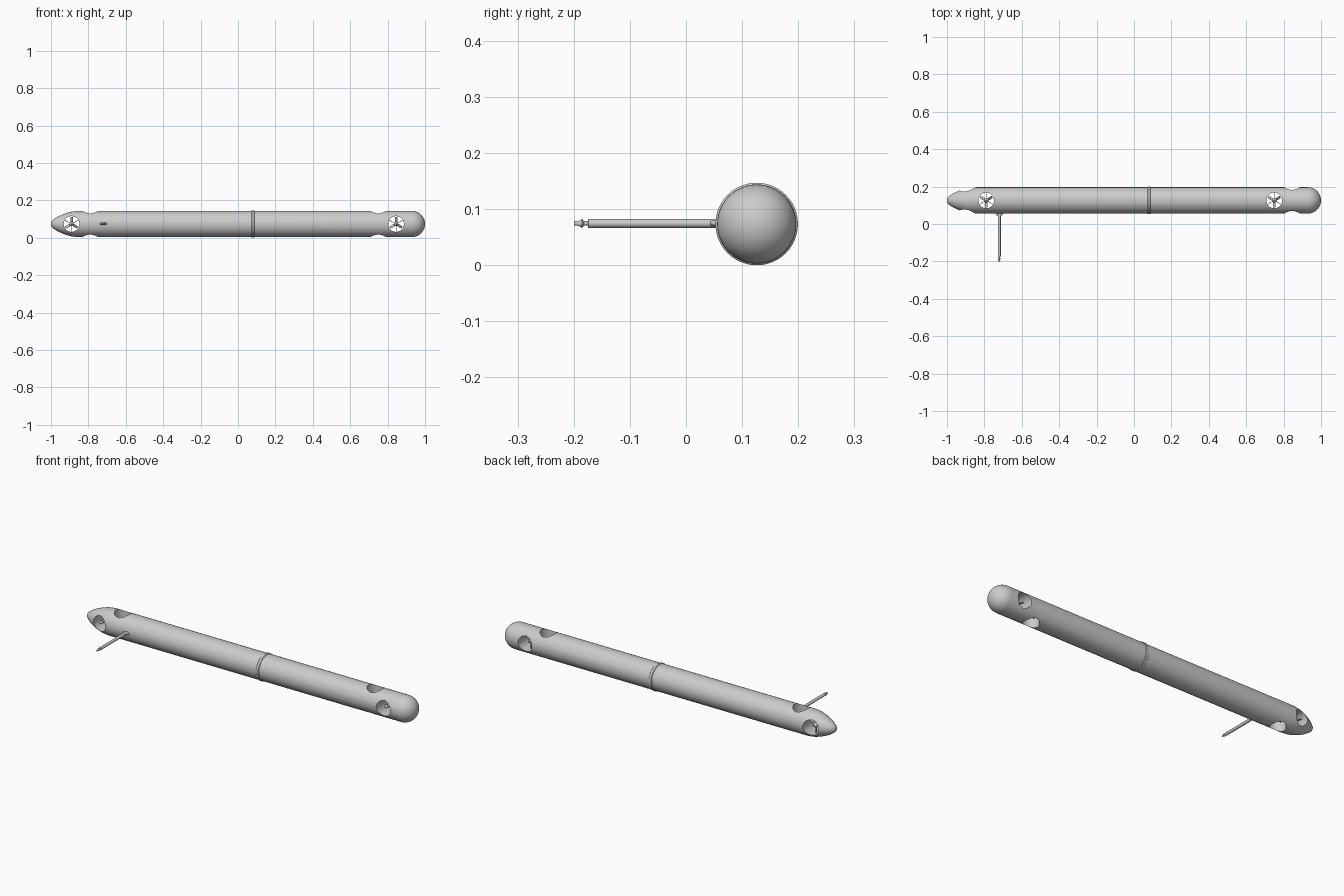
import bpy, bmesh, math
from mathutils import Matrix, Vector

if "Cube" in bpy.data.objects:
    bpy.data.objects.remove(bpy.data.objects["Cube"])

CY, CZ, R = 0.126, 0.0735, 0.0705
TUNNEL_R = 0.042

grey = bpy.data.materials.new("light_grey")
grey.diffuse_color = (0.6, 0.6, 0.6, 1)
grey.use_nodes = True
grey.node_tree.nodes["Principled BSDF"].inputs["Base Color"].default_value = grey.diffuse_color


def finish(name, bm, angle=35):
    bmesh.ops.recalc_face_normals(bm, faces=bm.faces)
    me = bpy.data.meshes.new(name)
    bm.to_mesh(me)
    bm.free()
    me.materials.append(grey)
    ob = bpy.data.objects.new(name, me)
    bpy.context.collection.objects.link(ob)
    smooth(ob, angle)
    return ob


def smooth(ob, angle=35):
    bpy.ops.object.select_all(action='DESELECT')
    ob.select_set(True)
    bpy.context.view_layer.objects.active = ob
    bpy.ops.object.shade_smooth_by_angle(angle=math.radians(angle))


def lathe(bm, profile, matrix, seg):
    """Closed solid turned around local z from (radius, height) pairs."""
    rings = []
    for r, h in profile:
        rings.append([bm.verts.new(matrix @ Vector((r * math.cos(2 * math.pi * i / seg),
                                                    r * math.sin(2 * math.pi * i / seg), h)))
                      for i in range(seg)])
    for a, b in zip(rings, rings[1:]):
        for i in range(seg):
            j = (i + 1) % seg
            bm.faces.new((a[i], a[j], b[j], b[i]))
    bm.faces.new(rings[0])
    bm.faces.new(rings[-1])


def axis_matrix(axis, loc):
    return Matrix.Translation(loc) @ Vector(axis).to_track_quat('Z', 'Y').to_matrix().to_4x4()


# Hull: blunt pointed nose, straight tube, round tail
hull_profile = [(0.006, -1.0), (0.016, -0.997), (0.026, -0.985), (0.037, -0.968),
                (0.048, -0.945), (0.058, -0.92), (0.065, -0.895), (0.069, -0.87), (R, -0.845)]
for i in range(0, 12):
    a = math.radians(90 * i / 12)
    hull_profile.append((R * math.cos(a), 1.0 - R + R * math.sin(a)))
hull_profile.append((0.002, 1.0))
bm = bmesh.new()
lathe(bm, hull_profile, axis_matrix((1, 0, 0), (0, CY, CZ)), 48)
hull = finish("hull", bm)

# Cross tunnels: sideways outermost, vertical next to them
tunnels = [(-0.89, (0, -1, 0)), (-0.79, (0, 0, 1)), (0.75, (0, 0, 1)), (0.845, (0, -1, 0))]
for x, axis in tunnels:
    bm = bmesh.new()
    lathe(bm, [(TUNNEL_R, -0.12), (TUNNEL_R, 0.12)], axis_matrix(axis, (x, CY, CZ)), 32)
    cutter = finish("tunnel_cutter", bm)
    cutter.hide_render = True
    mod = hull.modifiers.new("tunnel", 'BOOLEAN')
    mod.operation, mod.solver, mod.object = 'DIFFERENCE', 'EXACT', cutter
    bpy.context.view_layer.objects.active = hull
    bpy.ops.object.modifier_apply(modifier=mod.name)
    bpy.data.objects.remove(cutter)
smooth(hull)

# Thrusters: hub with pitched blades and thin support struts
for n, (x, axis) in enumerate(tunnels):
    base = axis_matrix(axis, (x, CY, CZ))
    bm = bmesh.new()
    lathe(bm, [(0.004, -0.03), (0.010, -0.022), (0.012, -0.01), (0.012, 0.012),
               (0.009, 0.02), (0.002, 0.026)], base, 16)
    for k in range(3):
        spin = Matrix.Rotation(math.radians(90 + 120 * k), 4, 'Z')
        blade = (base @ spin @ Matrix.Translation((0.022, 0, 0.008))
                 @ Matrix.Rotation(math.radians(40), 4, 'X') @ Matrix.Diagonal((0.03, 0.016, 0.002, 1)))
        bmesh.ops.create_cube(bm, size=1, matrix=blade)
        strut = (base @ spin @ Matrix.Rotation(math.pi / 3, 4, 'Z')
                 @ Matrix.Translation((0.026, 0, -0.012)) @ Matrix.Diagonal((0.036, 0.003, 0.012, 1)))
        bmesh.ops.create_cube(bm, size=1, matrix=strut)
    finish("thruster_%d" % (n + 1), bm)

# Joint band around the middle
bm = bmesh.new()
lathe(bm, [(0.0695, 0.070), (0.0735, 0.074), (0.0735, 0.086), (0.0695, 0.090)],
      axis_matrix((1, 0, 0), (0, CY, CZ)), 48)
finish("joint_band", bm)

# Side mast with a grooved, arrow-shaped tip
mast = axis_matrix((0, -1, 0), (-0.72, 0, CZ + 0.001))
bm = bmesh.new()
lathe(bm, [(0.008, -0.065), (0.008, 0.174), (0.004, 0.175), (0.004, 0.182),
           (0.008, 0.185), (0.004, 0.192), (0.004, 0.200)], mast, 16)
finish("mast", bm)

# Flattened foot where the mast meets the hull
bm = bmesh.new()
lathe(bm, [(0.020, -0.062), (0.020, -0.054), (0.012, -0.044)],
      mast @ Matrix.Diagonal((1, 0.38, 1, 1)), 24)
foot = finish("mast_foot", bm)
